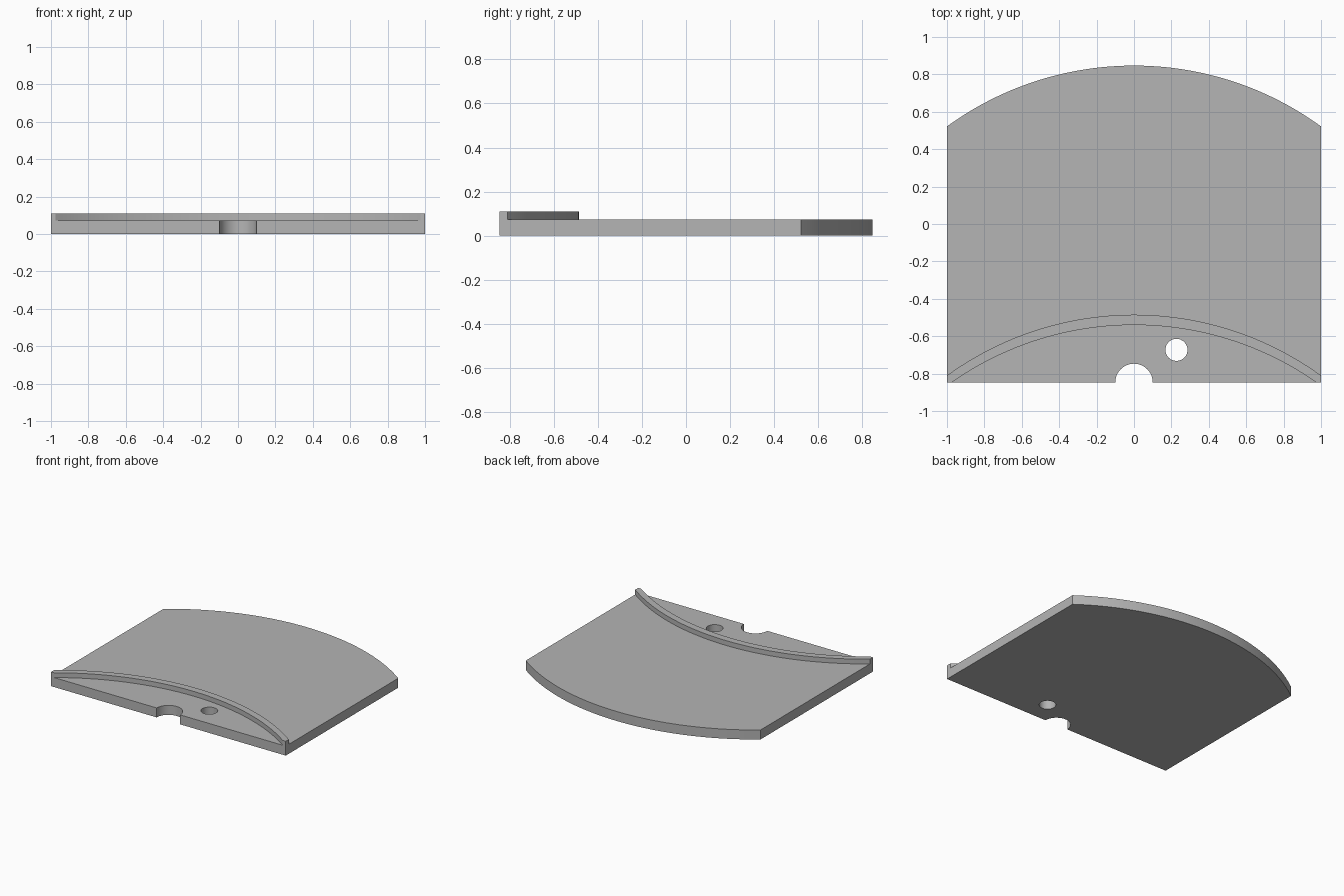
import bpy
import bmesh
import math

if "Cube" in bpy.data.objects:
    bpy.data.objects.remove(bpy.data.objects["Cube"])

HALF_W, HALF_D = 1.0, 0.847
RADIUS = 1.70              # shared by the back edge and both rim edges
PLATE_TOP, RIM_TOP = 0.073, 0.11
NOTCH_R = 0.1

grey = bpy.data.materials.new("grey")
grey.use_nodes = True
colour = (0.46, 0.46, 0.46, 1)
grey.diffuse_color = colour
grey.node_tree.nodes["Principled BSDF"].inputs["Base Color"].default_value = colour


def arc(cx, cy, r, start, end, steps):
    """Points along a circular arc, angles in radians."""
    return [(cx + r * math.cos(start + (end - start) * i / steps),
             cy + r * math.sin(start + (end - start) * i / steps))
            for i in range(steps + 1)]


def bow(apex, half_width, steps=48):
    """Shallow arc from +x to -x with its highest point at y = apex."""
    a = math.asin(half_width / RADIUS)
    return arc(0, apex - RADIUS, RADIUS, math.pi / 2 - a, math.pi / 2 + a, steps)


def slab(name, loops, bottom, top):
    """Extrude an outline, with optional hole loops, between two heights."""
    bm = bmesh.new()
    for loop in loops:
        verts = [bm.verts.new((x, y, bottom)) for x, y in loop]
        for i, v in enumerate(verts):
            bm.edges.new((v, verts[i - 1]))
    bmesh.ops.triangle_fill(bm, edges=bm.edges[:], use_beauty=True)
    extruded = bmesh.ops.extrude_face_region(bm, geom=bm.faces[:], use_keep_orig=True)
    moved = [g for g in extruded["geom"] if isinstance(g, bmesh.types.BMVert)]
    bmesh.ops.translate(bm, verts=moved, vec=(0, 0, top - bottom))
    bmesh.ops.recalc_face_normals(bm, faces=bm.faces[:])
    # Merge the flat caps back into clean faces
    bmesh.ops.dissolve_limit(bm, angle_limit=0.001, verts=bm.verts[:], edges=bm.edges[:])
    mesh = bpy.data.meshes.new(name)
    bm.to_mesh(mesh)
    bm.free()
    mesh.materials.append(grey)
    obj = bpy.data.objects.new(name, mesh)
    bpy.context.collection.objects.link(obj)
    bpy.ops.object.select_all(action="DESELECT")
    obj.select_set(True)
    bpy.context.view_layer.objects.active = obj
    bpy.ops.object.shade_smooth_by_angle(angle=math.radians(30))
    return obj


# Base plate: bowed back edge, half-round front notch and a round through hole
notch = arc(0, -HALF_D, NOTCH_R, math.pi, 0, 24)
outline = bow(HALF_D, HALF_W) + [(-HALF_W, -HALF_D)] + notch + [(HALF_W, -HALF_D)]
hole = arc(0.227, -0.673, 0.059, 0, math.tau, 32)[:-1]
slab("base_plate", [outline, hole], 0, PLATE_TOP)

# Raised curved rim, its tips cut flush with the front edge
front_apex = -0.54
drop = front_apex + HALF_D
tip = math.sqrt(2 * RADIUS * drop - drop ** 2)
rim = (bow(-0.485, HALF_W) + [(-HALF_W, -HALF_D)]
       + bow(front_apex, tip)[::-1] + [(HALF_W, -HALF_D)])
slab("curved_rim", [rim], PLATE_TOP, RIM_TOP)
